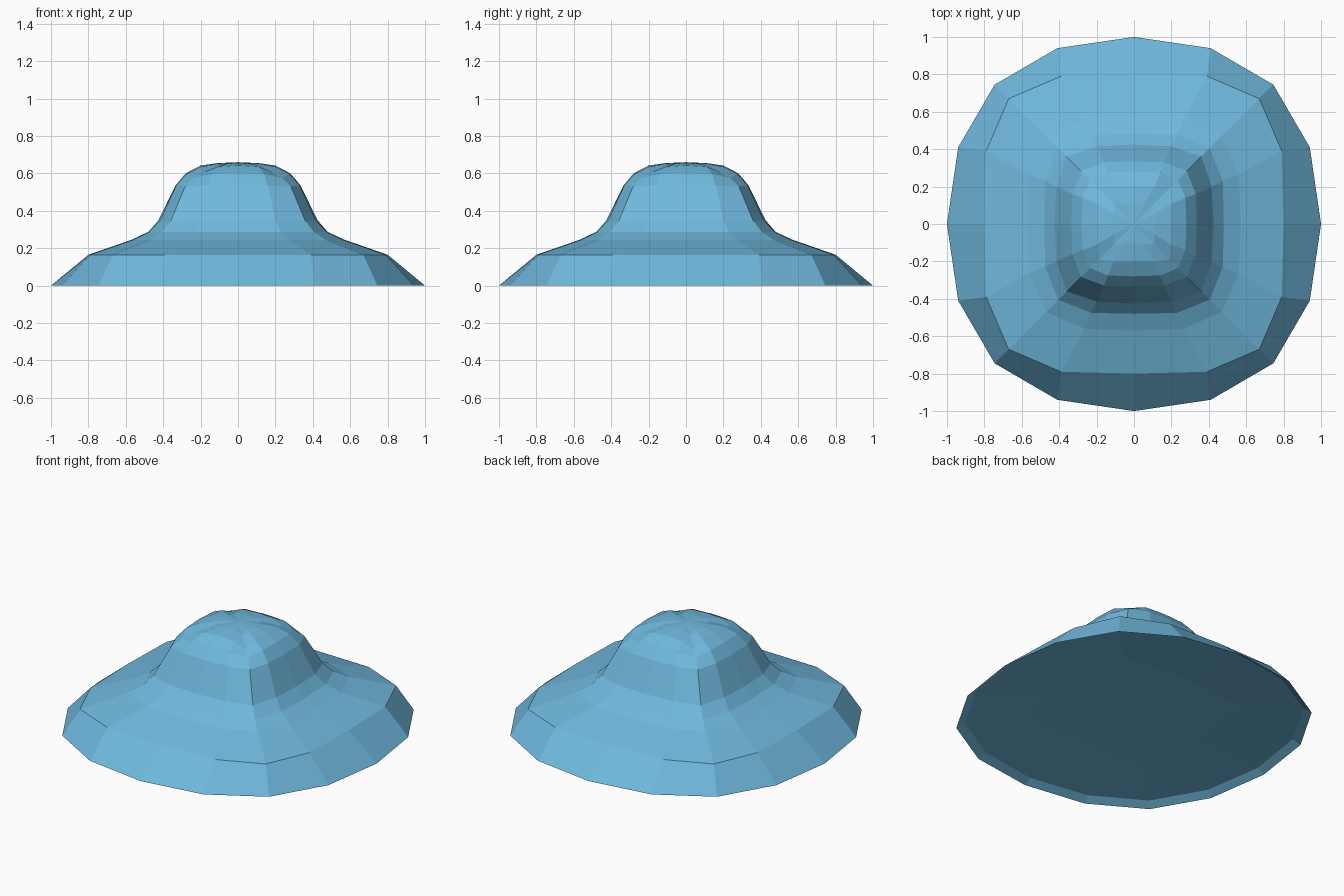
import bpy
import bmesh

if "Cube" in bpy.data.objects:
    bpy.data.objects.remove(bpy.data.objects["Cube"])

# Each ring: side midpoint (r, z), quarter point (x, y, z), corner (r, z)
RINGS = [
    ((0.48, 0.065), (0.48, 0.24, 0.063), (0.45, 0.06)),  # hollow underside
    ((0.955, 0.03), (0.895, 0.39, 0.03), (0.71, 0.03)),
    ((1.00, 0.00), (0.94, 0.41, 0.00), (0.745, 0.00)),   # rim
    ((0.80, 0.165), (0.79, 0.39, 0.165), (0.67, 0.165)),  # brim edge
    ((0.57, 0.245), (0.56, 0.265, 0.245), (0.47, 0.245)),
    ((0.48, 0.287), (0.475, 0.23, 0.287), (0.405, 0.287)),
    ((0.425, 0.35), (0.415, 0.20, 0.35), (0.36, 0.345)),  # foot of the crown
    ((0.335, 0.535), (0.33, 0.16, 0.535), (0.283, 0.53)),
    ((0.28, 0.60), (0.275, 0.14, 0.597), (0.235, 0.575)),
    ((0.20, 0.642), (0.20, 0.11, 0.635), (0.19, 0.603)),  # rounded top
    ((0.11, 0.655), (0.11, 0.055, 0.653), (0.11, 0.645)),
]


def ring_points(mid, quarter, corner):
    """Sixteen points: one side's four points turned around z."""
    (m, mz), (qx, qy, qz), (c, cz) = mid, quarter, corner
    side = [(m, 0, mz), (qx, qy, qz), (c, c, cz), (qy, qx, qz)]
    points = []
    for _ in range(4):
        points += side
        side = [(-y, x, z) for x, y, z in side]
    return points


bm = bmesh.new()
loops = [[bm.verts.new(p) for p in ring_points(*r)] for r in RINGS]

# Bands between neighbouring rings
for low, high in zip(loops, loops[1:]):
    for i in range(16):
        j = (i + 1) % 16
        bm.faces.new((low[i], low[j], high[j], high[i]))

# Underside and top centres
for loop, z in ((loops[0], 0.07), (loops[-1], 0.66)):
    tip = bm.verts.new((0, 0, z))
    for i in range(16):
        bm.faces.new((loop[i], loop[(i + 1) % 16], tip))

bmesh.ops.recalc_face_normals(bm, faces=bm.faces[:])
mesh = bpy.data.meshes.new("domed_hat")
bm.to_mesh(mesh)
bm.free()
hat = bpy.data.objects.new("domed_hat", mesh)
bpy.context.collection.objects.link(hat)

# Blue colour
blue = bpy.data.materials.new("blue")
blue.diffuse_color = (0.16, 0.48, 0.72, 1)
blue.use_nodes = True
blue.node_tree.nodes["Principled BSDF"].inputs["Base Color"].default_value = blue.diffuse_color
mesh.materials.append(blue)
